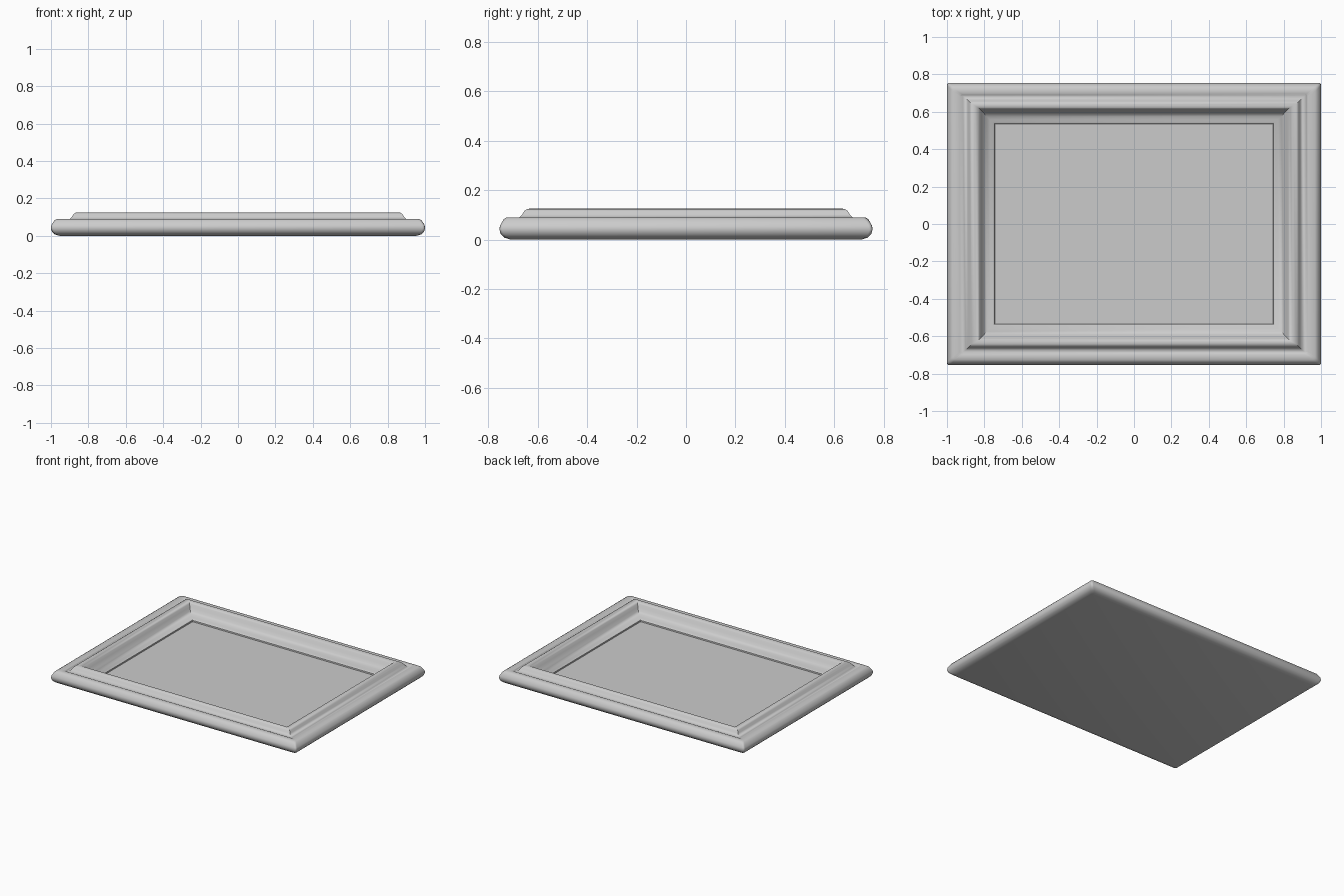
import bpy
import bmesh
import math

cube = bpy.data.objects.get("Cube")
if cube:
    bpy.data.objects.remove(cube, do_unlink=True)

HALF_X, HALF_Y = 1.0, 0.755

grey = bpy.data.materials.new("plain grey")
grey.use_nodes = True
colour = (0.6, 0.6, 0.6, 1)
grey.diffuse_color = colour
grey.node_tree.nodes["Principled BSDF"].inputs["Base Color"].default_value = colour


def ring(bm, inset_x, inset_y, z):
    """Rectangle of vertices, inset from the outer edge."""
    x, y = HALF_X - inset_x, HALF_Y - inset_y
    return [bm.verts.new((sx * x, sy * y, z))
            for sx, sy in ((-1, -1), (1, -1), (1, 1), (-1, 1))]


def finish(bm, name):
    bmesh.ops.recalc_face_normals(bm, faces=bm.faces)
    mesh = bpy.data.meshes.new(name)
    bm.to_mesh(mesh)
    bm.free()
    mesh.materials.append(grey)
    obj = bpy.data.objects.new(name, mesh)
    bpy.context.collection.objects.link(obj)
    return obj


# Moulding profile from the back edge, over the top, down to the panel:
# inset on the sides, inset on the front and back rails, height
profile = [
    (0.045, 0.045, 0.0), (0.022, 0.022, 0.007), (0.007, 0.007, 0.02),
    (0.0, 0.0, 0.04), (0.003, 0.003, 0.058), (0.012, 0.012, 0.073),
    (0.02, 0.02, 0.084), (0.032, 0.03, 0.09), (0.07, 0.058, 0.09),
    (0.085, 0.07, 0.084), (0.1, 0.08, 0.088), (0.112, 0.092, 0.102),
    (0.12, 0.1, 0.115), (0.132, 0.113, 0.124), (0.15, 0.122, 0.125),
    (0.165, 0.132, 0.121), (0.175, 0.14, 0.11), (0.185, 0.15, 0.092),
    (0.198, 0.164, 0.074), (0.213, 0.18, 0.06), (0.23, 0.197, 0.052),
    (0.246, 0.212, 0.048), (0.255, 0.22, 0.04), (0.256, 0.221, 0.028),
]

# Frame: rectangles bridged along the profile, with a flat back
bm = bmesh.new()
rings = [ring(bm, *point) for point in profile]
for a, b in zip(rings, rings[1:]):
    for i in range(4):
        j = (i + 1) % 4
        bm.faces.new((a[i], a[j], b[j], b[i]))
bm.faces.new(rings[0])
# Soften the outer mitre corners
corners = [e for a, b in zip(rings[:9], rings[1:9])
           for e in (bm.edges.get(pair) for pair in zip(a, b)) if e]
bmesh.ops.bevel(bm, geom=corners, offset=0.012, segments=3,
                affect='EDGES', profile=0.5)
frame = finish(bm, "frame")
# The open inner edge is closed by the panel, so point the back face down
back = min(frame.data.polygons, key=lambda p: p.center.z)
if back.normal.z > 0:
    frame.data.flip_normals()

# Panel: flat picture surface set inside the frame
bm = bmesh.new()
bm.faces.new(ring(bm, 0.254, 0.219, 0.03))
panel = finish(bm, "picture_panel")
if panel.data.polygons[0].normal.z < 0:
    panel.data.flip_normals()

# Smooth mouldings, crisp mitres
bpy.ops.object.select_all(action='DESELECT')
frame.select_set(True)
bpy.context.view_layer.objects.active = frame
bpy.ops.object.shade_smooth_by_angle(angle=math.radians(40))
